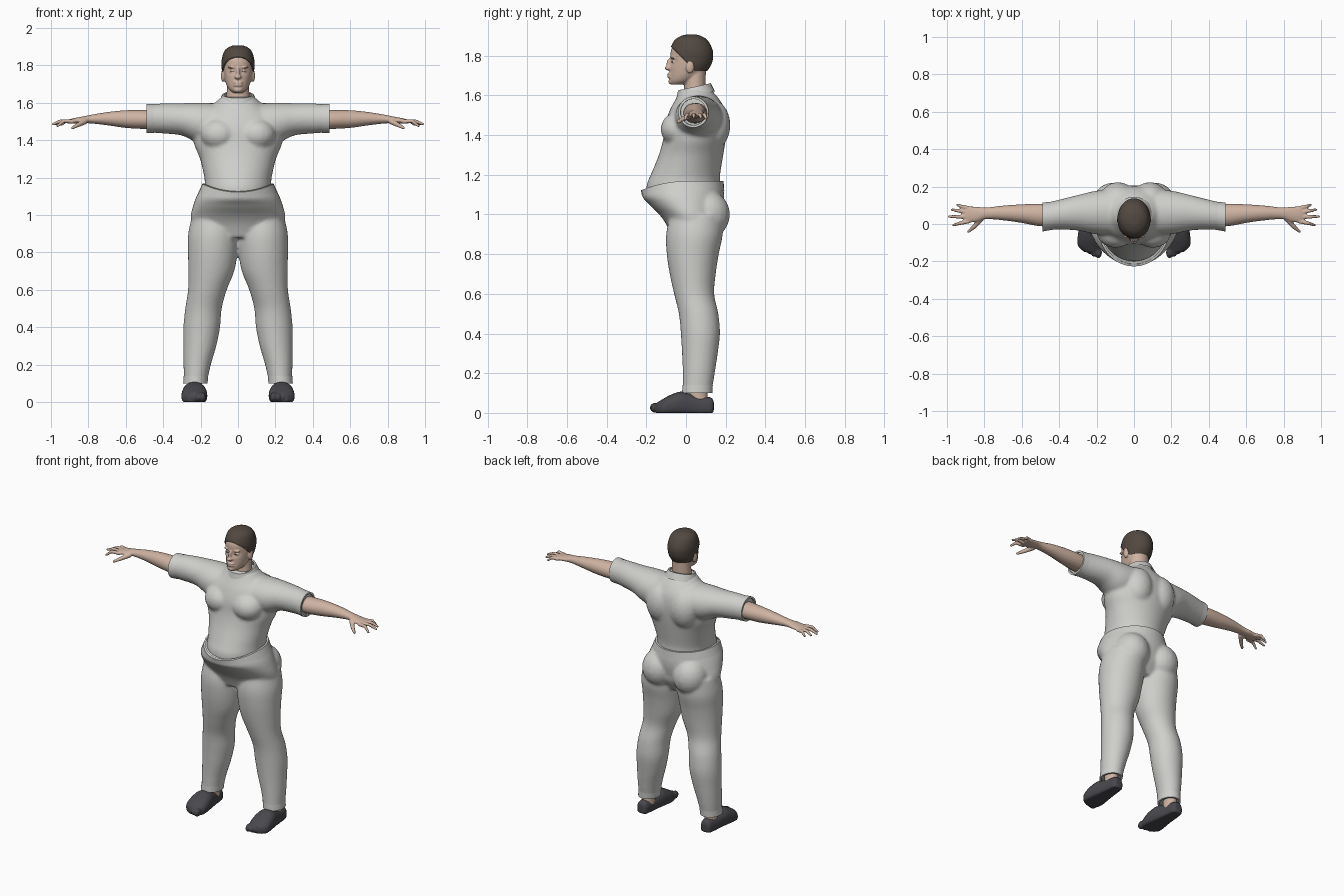
import bpy, bmesh
from math import cos, sin, pi, exp
from mathutils import Vector, Matrix

old = bpy.data.objects.get("Cube")
if old:
    bpy.data.objects.remove(old)


def material(name, r, g, b):
    m = bpy.data.materials.new(name)
    m.use_nodes = True
    m.diffuse_color = (r, g, b, 1)
    shader = m.node_tree.nodes["Principled BSDF"]
    shader.inputs["Base Color"].default_value = (r, g, b, 1)
    shader.inputs["Roughness"].default_value = .8
    return m


CLOTH = material("light grey cloth", .62, .62, .60)
SKIN = material("skin", .62, .45, .36)
HAIR = material("dark brown hair", .085, .065, .052)
SHOE = material("charcoal shoe", .065, .065, .075)


def spow(v, p):
    return abs(v) ** p * (1 if v > 0 else -1)


def catmull(a, b, c, d, t):
    return [.5 * (2 * q + (r - p) * t + (2 * p - 5 * q + 4 * r - s) * t * t
                  + (3 * q - p - 3 * r + s) * t ** 3) for p, q, r, s in zip(a, b, c, d)]


def loft(bm, rings, axis="z", side=1, power=1, steps=5, n=40, warp=None, caps=True):
    """Skin rings of (position, a_min, a_max, b_min, b_max) along an axis."""
    path = []
    for i in range(len(rings) - 1):
        a, d = rings[max(i - 1, 0)], rings[min(i + 2, len(rings) - 1)]
        path += [catmull(a, rings[i], rings[i + 1], d, k / steps) for k in range(steps)]
    path.append(rings[-1])
    loops = []
    for t, a0, a1, b0, b1 in path:
        loop = []
        for k in range(n):
            w = 2 * pi * k / n
            a = (a0 + a1) / 2 + (a1 - a0) / 2 * spow(cos(w), power)
            b = (b0 + b1) / 2 + (b1 - b0) / 2 * spow(sin(w), power)
            v = Vector({"x": (t, a, b), "y": (a, t, b), "z": (a, b, t)}[axis])
            v.x *= side
            if warp:
                warp(v)
            loop.append(bm.verts.new(v))
        loops.append(loop)
    for lo, hi in zip(loops, loops[1:]):
        for k in range(n):
            j = (k + 1) % n
            bm.faces.new((lo[k], lo[j], hi[j], hi[k]))
    if caps:
        bm.faces.new(loops[0])
        bm.faces.new(loops[-1])


def even(rows):
    """Expand (position, half_width, b_min, b_max) to symmetric rings."""
    return [(t, -w, w, b0, b1) for t, w, b0, b1 in rows]


def rim(bm, start, end, wall=.012, **kw):
    """Open edge of a garment, folded back to the inside."""
    def inner(r):
        return (r[0], r[1] + wall, r[2] - wall, r[3] + wall, r[4] - wall)
    loft(bm, [start, end, inner(end), inner(start)], steps=1, caps=False, **kw)


def blob(bm, centre, radii):
    bmesh.ops.create_uvsphere(bm, u_segments=20, v_segments=12, radius=1,
                              matrix=Matrix.Translation(centre) @ Matrix.Diagonal((*radii, 1)))


def finger(bm, start, end, r0, r1):
    a, b = Vector(start), Vector(end)
    turn = (b - a).to_track_quat("Z", "Y").to_matrix().to_4x4()
    bmesh.ops.create_cone(bm, cap_ends=True, segments=12, radius1=r0, radius2=r1,
                          depth=(b - a).length, matrix=Matrix.Translation((a + b) / 2) @ turn)
    blob(bm, a, (r0, r0, r0))
    blob(bm, b, (r1, r1, r1))


def finish(bm, name, mat, voxel=0, smooth=4, thick=0):
    bmesh.ops.recalc_face_normals(bm, faces=bm.faces)
    me = bpy.data.meshes.new(name)
    bm.to_mesh(me)
    bm.free()
    me.materials.append(mat)
    ob = bpy.data.objects.new(name, me)
    bpy.context.collection.objects.link(ob)
    bpy.ops.object.select_all(action="DESELECT")
    ob.select_set(True)
    bpy.context.view_layer.objects.active = ob
    bpy.ops.object.shade_smooth_by_angle()
    if voxel:
        m = ob.modifiers.new("Blend", "REMESH")
        m.mode, m.voxel_size, m.use_smooth_shade = "VOXEL", voxel, True
        m = ob.modifiers.new("Soften", "SMOOTH")
        m.factor, m.iterations = .5, smooth
    if thick:
        ob.modifiers.new("Thickness", "SOLIDIFY").thickness = thick


SIDES = (("left", 1), ("right", -1))

# Shirt: torso, chest, shoulder blades and sleeves blended together
bm = bmesh.new()
loft(bm, even([(1.08, .18, -.2, .17), (1.15, .178, -.198, .172), (1.2, .18, -.178, .172),
               (1.3, .203, -.137, .188), (1.38, .235, -.115, .2), (1.46, .24, -.105, .205),
               (1.53, .21, -.08, .195), (1.585, .14, -.05, .165), (1.63, .09, -.03, .125)]))
for _, s in SIDES:
    blob(bm, (s * .1, -.04, 1.43), (.1, .088, .085))
    blob(bm, (s * .085, .13, 1.45), (.1, .094, .13))
    loft(bm, [(.06, -.06, .19, 1.4, 1.595), (.2, -.055, .178, 1.385, 1.6),
              (.3, -.035, .155, 1.425, 1.598), (.4, -.03, .13, 1.436, 1.597),
              (.48, -.035, .112, 1.442, 1.59)], "x", s)
finish(bm, "shirt", CLOTH, .01, 6)


# Collar and sleeve cuffs
def collar_tilt(v):
    v.z += .22 * (v.y - .05)


bm = bmesh.new()
rim(bm, (1.6, -.105, .105, -.05, .145), (1.645, -.084, .084, -.04, .125), .01, warp=collar_tilt)
finish(bm, "collar", CLOTH)
for label, s in SIDES:
    bm = bmesh.new()
    rim(bm, (.45, -.033, .119, 1.438, 1.594), (.488, -.04, .114, 1.438, 1.594), axis="x", side=s)
    finish(bm, label + "_sleeve_cuff", CLOTH)


# Trousers: pelvis, buttocks and legs blended together
def waist_dip(v):
    if v.z > 1.06 and v.y < 0:
        v.z -= .4 * (v.y / .22) ** 2 * (v.z - 1.06)


bm = bmesh.new()
loft(bm, even([(.88, .2, -.07, .13), (.95, .245, -.1, .17), (1, .252, -.135, .18),
               (1.05, .24, -.185, .19), (1.1, .222, -.218, .192), (1.16, .19, -.222, .185)]),
     warp=waist_dip)
for _, s in SIDES:
    blob(bm, (s * .112, .11, 1), (.11, .112, .12))
    loft(bm, [(1, .02, .245, -.08, .18), (.9, -.003, .266, -.1, .185), (.8, .003, .267, -.097, .165),
              (.7, .02, .266, -.082, .15), (.6, .06, .267, -.06, .142), (.5, .087, .282, -.036, .163),
              (.4, .096, .292, -.026, .171), (.3, .116, .292, -.02, .16),
              (.2, .145, .291, -.016, .145), (.11, .165, .288, -.016, .13)], side=s)
finish(bm, "trousers", CLOTH, .01, 5)

# Waistband and trouser hems
bm = bmesh.new()
rim(bm, (1.12, -.212, .212, -.222, .193), (1.168, -.19, .19, -.227, .189), warp=waist_dip)
finish(bm, "waistband", CLOTH)
for label, s in SIDES:
    bm = bmesh.new()
    rim(bm, (.14, .159, .291, -.017, .135), (.1, .163, .293, -.02, .133), side=s)
    finish(bm, label + "_trouser_hem", CLOTH)

# Forearms and hands
for label, s in SIDES:
    bm = bmesh.new()
    loft(bm, [(.42, -.01, .1, 1.458, 1.562), (.5, -.012, .108, 1.46, 1.562),
              (.6, .006, .105, 1.466, 1.56), (.7, .02, .098, 1.48, 1.55),
              (.79, .026, .088, 1.49, 1.535), (.84, .012, .092, 1.49, 1.525),
              (.89, .008, .095, 1.488, 1.515), (.91, .015, .09, 1.49, 1.508)], "x", s)
    for base, tip, z in ((.085, .102, 1.482), (.063, .077, 1.486), (.038, .04, 1.486), (.014, -.006, 1.476)):
        reach = .99 - 12 * (tip - .04) ** 2
        knuckle = (s * (.9 + reach) / 2, (base + tip) / 2, 1.503)
        finger(bm, (s * .885, base, 1.5), knuckle, .012, .01)
        finger(bm, knuckle, (s * reach, tip, z), .01, .007)
    finger(bm, (s * .82, .025, 1.5), (s * .855, -.015, 1.482), .016, .012)
    finger(bm, (s * .855, -.015, 1.482), (s * .885, -.04, 1.466), .012, .008)
    finish(bm, label + "_forearm_and_hand", SKIN, .005, 2)

# Ankles and shoes with lobed toes
for label, s in SIDES:
    bm = bmesh.new()
    loft(bm, [(.04, .19, .27, .01, .115), (.09, .193, .268, .015, .108), (.16, .19, .27, .01, .11)], side=s)
    finish(bm, label + "_ankle", SKIN)

    def flat_sole(v):
        v.z = max(v.z, 0)

    bm = bmesh.new()
    loft(bm, [(.14, .215, .255, .01, .055), (.125, .198, .27, -.02, .078), (.06, .188, .28, -.02, .085),
              (.01, .178, .288, -.02, .1), (-.03, .17, .296, -.02, .107), (-.08, .164, .302, -.02, .09),
              (-.12, .168, .298, -.02, .068), (-.15, .185, .265, -.01, .05)],
         "y", s, power=.85, warp=flat_sole)
    for i in range(5):
        r = .022 - .002 * i
        blob(bm, (s * (.19 + .024 * i), -.152 + .004 * i * i, r + .004), (r * .85, r * 1.4, r + .004))
    finish(bm, label + "_shoe", SHOE, .006, 2)


# Head: skull, neck, ears and features blended together
def eye_sockets(v):
    if v.y < 0:
        v.y += .013 * exp(-((abs(v.x) - .033) / .016) ** 2 - ((v.z - 1.77) / .014) ** 2)


skull = [(1.655, .028, -.078, .0), (1.672, .048, -.085, .04), (1.7, .064, -.084, .08),
         (1.74, .075, -.082, .112), (1.78, .08, -.079, .128), (1.83, .08, -.075, .127),
         (1.87, .064, -.05, .1), (1.893, .03, -.01, .06)]
bm = bmesh.new()
loft(bm, even(skull), warp=eye_sockets)
loft(bm, even([(1.57, .07, -.02, .11), (1.63, .062, -.01, .1), (1.72, .058, -.005, .1)]))
blob(bm, (0, -.083, 1.758), (.01, .016, .03))
blob(bm, (0, -.09, 1.738), (.019, .017, .012))
blob(bm, (0, -.076, 1.669), (.022, .013, .013))
for z in (1.708, 1.694):
    blob(bm, (0, -.08, z), (.027, .015, .007))
for _, s in SIDES:
    blob(bm, (s * .033, -.066, 1.79), (.024, .012, .006))
    blob(bm, (s * .032, -.06, 1.769), (.015, .011, .009))
    blob(bm, (s * .08, .02, 1.745), (.011, .021, .034))
finish(bm, "head", SKIN, .005, 2)

# Eye slits
for label, s in SIDES:
    bm = bmesh.new()
    blob(bm, (s * .032, -.07, 1.769), (.011, .004, .0022))
    finish(bm, label + "_eye", HAIR)

# Close-cropped hair, trimmed along the hairline and nape
bm = bmesh.new()
cap = [(z + .01 * (z > 1.85), w + .007, y0 - .006, y1 + .007) for z, w, y0, y1 in skull[2:]]
loft(bm, even(cap + [(1.907, .01, .02, .04)]))
for point, normal in (((0, -.08, 1.85), (0, 1, 1)), ((0, 0, 1.722), (0, 0, 1))):
    bmesh.ops.bisect_plane(bm, geom=bm.verts[:] + bm.edges[:] + bm.faces[:],
                           plane_co=point, plane_no=normal, clear_inner=True)
finish(bm, "hair", HAIR, thick=.008)
